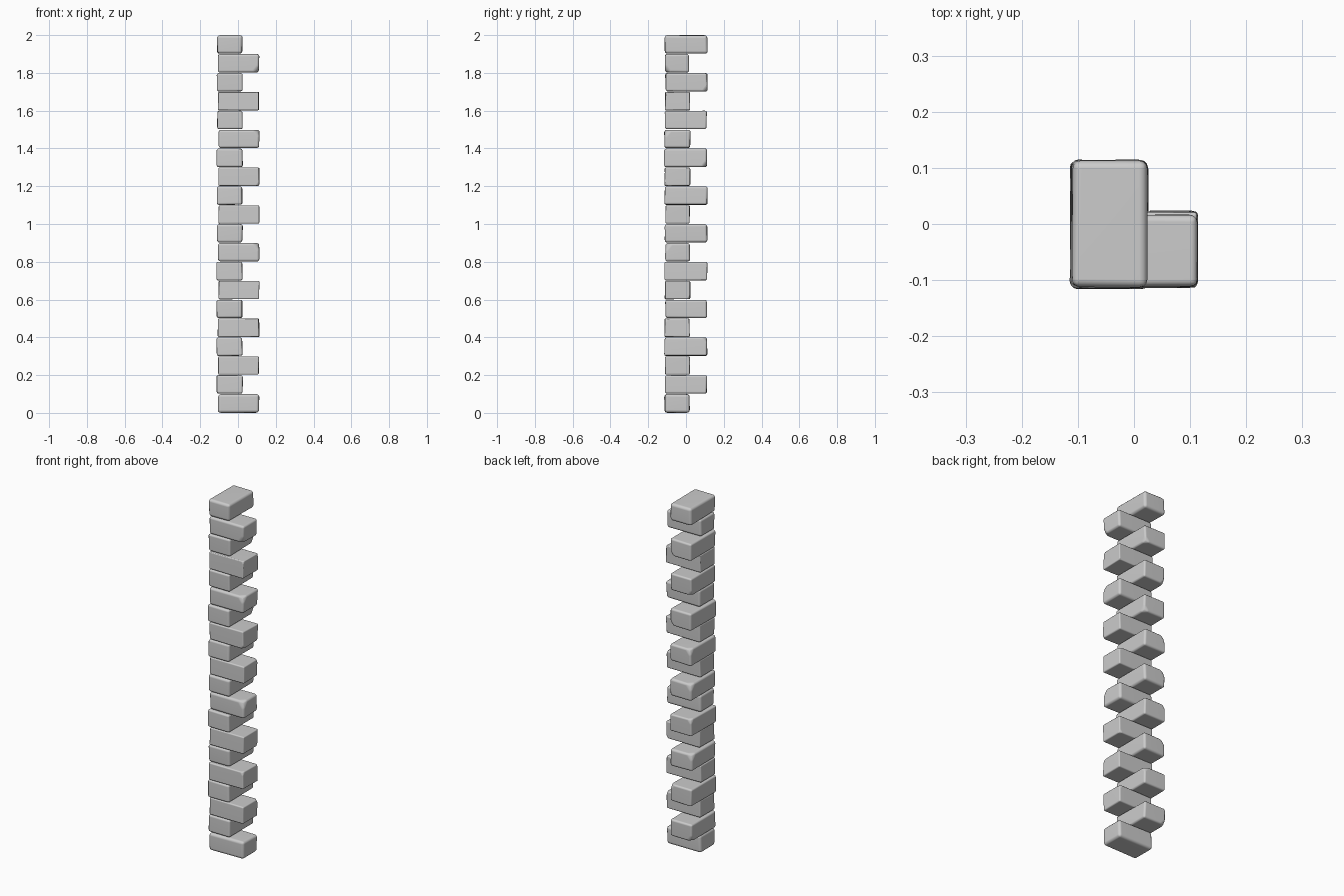
import bpy, bmesh, random
from mathutils import Vector

if "Cube" in bpy.data.objects:
    bpy.data.objects.remove(bpy.data.objects["Cube"])

random.seed(7)
COURSES = 20
H = 0.1


def chip(bm, corner, normal, depth):
    # slice a worn corner off a block and cap the cut
    n = Vector(normal).normalized()
    res = bmesh.ops.bisect_plane(bm, geom=bm.verts[:] + bm.edges[:] + bm.faces[:],
                                 plane_co=Vector(corner) - n * depth,
                                 plane_no=n, clear_outer=True)
    edges = [e for e in res["geom_cut"] if isinstance(e, bmesh.types.BMEdge)]
    if edges:
        bmesh.ops.contextual_create(bm, geom=edges)


def quoin(name, lo, hi, chips):
    bm = bmesh.new()
    bmesh.ops.create_cube(bm, size=1)
    lo, hi = Vector(lo), Vector(hi)
    for v in bm.verts:
        for a in range(3):
            inward = random.uniform(0, 0.005 if a < 2 else 0.002)
            v.co[a] = hi[a] - inward if v.co[a] > 0 else lo[a] + inward
    for sx, sy, sz, depth in chips:
        corner = [(hi if s > 0 else lo)[a] for a, s in enumerate((sx, sy, sz))]
        chip(bm, corner, (sx, sy, sz * 0.8), depth)
    bmesh.ops.recalc_face_normals(bm, faces=bm.faces[:])
    mesh = bpy.data.meshes.new(name)
    bm.to_mesh(mesh)
    bm.free()
    ob = bpy.data.objects.new(name, mesh)
    bpy.context.collection.objects.link(ob)
    # rounded, weathered edges
    bev = ob.modifiers.new("worn_edges", "BEVEL")
    bev.width = 0.015
    bev.segments = 3
    bev.limit_method = "ANGLE"
    bev.angle_limit = 0.35
    mesh.shade_smooth()
    wn = ob.modifiers.new("even_shading", "WEIGHTED_NORMAL")
    wn.keep_sharp = True


# corner stones alternating their long side between x and y
for i in range(COURSES):
    z0, z1 = i * H + (0.001 if i else 0), (i + 1) * H
    j = lambda: random.uniform(-0.003, 0.003)
    chips = []
    if i % 2 == 0:
        lo, hi = (-0.107 + j(), -0.114 + j(), z0), (0.114 + j() / 3, 0.023 + j(), z1)
        if i:
            chips.append((1, random.choice((-1, 1)), random.choice((-1, 1)),
                          random.uniform(0.012, 0.024)))
    else:
        lo, hi = (-0.113 + j(), -0.114 + j(), z0), (0.026 + j() / 2, 0.114 + j(), z1)
        if i < COURSES - 1:
            chips.append((random.choice((-1, 1)), 1, random.choice((-1, 1)),
                          random.uniform(0.01, 0.022)))
    quoin(f"corner_stone_{i + 1:02d}", lo, hi, chips)
